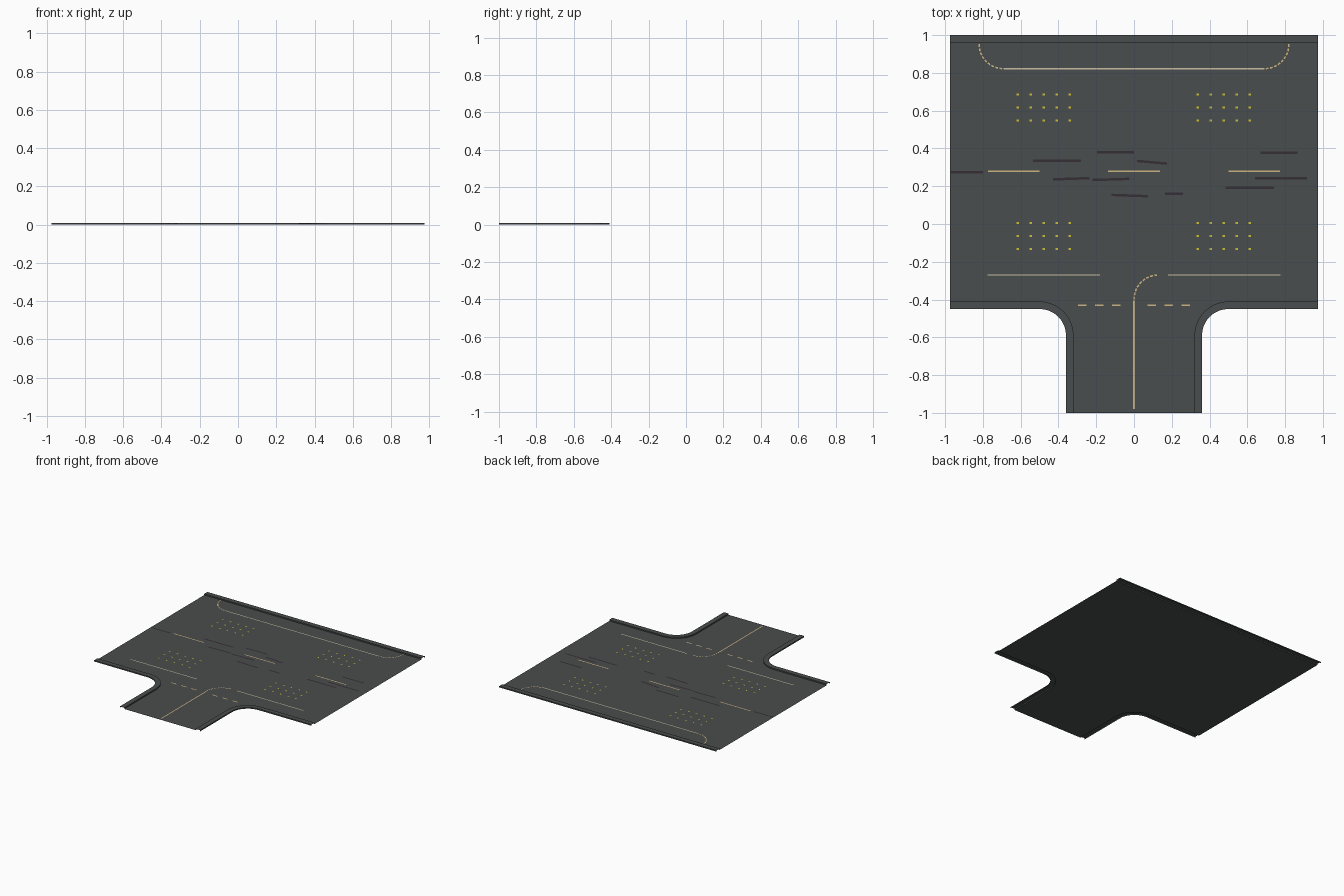
import bpy, bmesh, math
from mathutils import Vector

if "Cube" in bpy.data.objects:
    bpy.data.objects.remove(bpy.data.objects["Cube"])


def material(name, rgb):
    m = bpy.data.materials.new(name)
    m.diffuse_color = (*rgb, 1)
    m.use_nodes = True
    m.node_tree.nodes["Principled BSDF"].inputs["Base Color"].default_value = m.diffuse_color
    return m


ASPHALT = material("asphalt grey", (0.068, 0.074, 0.075))
TAN = material("tan line paint", (0.62, 0.47, 0.23))
PALE = material("pale line paint", (0.60, 0.53, 0.38))
YELLOW = material("yellow stud", (0.62, 0.52, 0.04))
SKID = material("dark tyre mark", (0.036, 0.027, 0.037))


def make(name, polys, mat):
    """One object from a list of polygons, each a list of 3D points."""
    bm = bmesh.new()
    for p in polys:
        bm.faces.new([bm.verts.new(v) for v in p])
    bmesh.ops.remove_doubles(bm, verts=bm.verts, dist=1e-5)
    me = bpy.data.meshes.new(name)
    bm.to_mesh(me)
    bm.free()
    me.materials.append(mat)
    ob = bpy.data.objects.new(name, me)
    bpy.context.collection.objects.link(ob)
    return ob


def arc(cx, cy, r, a0, a1, n):
    return [(cx + r * math.cos(math.radians(a0 + (a1 - a0) * i / n)),
             cy + r * math.sin(math.radians(a0 + (a1 - a0) * i / n))) for i in range(n + 1)]


def at(path, z):
    return [(x, y, z) for x, y in path]


def loft(rows):
    return [[a[i], b[i], b[i + 1], a[i + 1]]
            for a, b in zip(rows, rows[1:]) for i in range(len(a) - 1)]


def strip(a, b, w, z):
    """Flat rectangle from a to b, facing up."""
    a, b = Vector(a), Vector(b)
    d = (b - a).normalized()
    n = Vector((-d.y, d.x)) * w / 2
    return at([a - n, b - n, b + n, a + n], z)


W, KERB, H = 0.975, 0.04, 0.01


def corner(off, side):
    """Lower edge from the road side, round the corner and down the stem."""
    p = [(W, -0.45 + off)] + arc(0.5, -0.59, 0.14 + off, 90, 180, 10)
    p = [(W, -0.45 + off)] + [(0.5 - (x - 0.5) * -1, y) for x, y in p[1:]]
    p.append((0.36 - off, -1))
    return [(x * side, y) for x, y in p]


# road surface
inner_r, inner_l = corner(KERB, 1), corner(KERB, -1)
outline = [(W, 0.96), (-W, 0.96)] + inner_l + inner_r[::-1]
make("road_surface", [at(outline, 0)], ASPHALT)

# raised kerb strips along the back edge and both corners
for name, inn, out in (
        ("back_kerb", [(W, 0.96), (-W, 0.96)], [(W, 1), (-W, 1)]),
        ("right_corner_kerb", inner_r[::-1], corner(0, 1)[::-1]),
        ("left_corner_kerb", inner_l, corner(0, -1))):
    polys = loft([at(inn, 0), at(inn, H), at(out, H), at(out, 0)])
    make(name, [p[::-1] for p in polys] if name == "back_kerb" else polys, ASPHALT)
for ob in bpy.data.objects:          # kerb tops face up
    if "kerb" in ob.name:
        up = sum(p.normal.z for p in ob.data.polygons)
        if up < 0:
            ob.data.flip_normals()

# long edge lines
Z = 0.002
make("edge_lines", [strip((-0.69, 0.822), (0.69, 0.822), 0.007, Z),
                    strip((-0.775, -0.27), (-0.18, -0.27), 0.007, Z),
                    strip((0.18, -0.27), (0.775, -0.27), 0.007, Z)], PALE)

# centre dashes and stem line
make("centre_lines", [strip((x - 0.137, 0.279), (x + 0.137, 0.279), 0.008, Z)
                      for x in (-0.637, 0, 0.637)]
     + [strip((0, -0.98), (0, -0.405), 0.008, Z)], TAN)

# give-way dashes
make("give_way_dashes", [strip((s * x - 0.023, -0.43), (s * x + 0.023, -0.43), 0.009, Z)
                         for s in (-1, 1) for x in (0.094, 0.184, 0.274)], TAN)

# dashed turning curves
curves = []
for cx, cy, a0, a1 in ((-0.69, 0.952, 180, 270), (0.69, 0.952, 360, 270), (0.13, -0.4, 180, 90)):
    pts = arc(cx, cy, 0.13, a0, a1, 27)
    curves += [strip(pts[i], pts[i + 1], 0.008, Z) for i in range(27) if i % 3 < 2]
make("turning_curves", curves, TAN)

# yellow stud grids
make("stud_grids", [strip((cx + i * 0.069 - 0.006, cy + j * 0.069), (cx + i * 0.069 + 0.006, cy + j * 0.069), 0.011, Z)
                    for cx in (-0.478, 0.475) for cy in (0.617, -0.063)
                    for i in range(-2, 3) for j in (-1, 0, 1)], YELLOW)

# tyre marks: start x, start y, end x, end y
marks = [(-0.97, 0.273, -0.8, 0.273), (-0.535, 0.335, -0.28, 0.335), (-0.195, 0.38, 0, 0.38),
         (0.015, 0.334, 0.175, 0.32), (-0.43, 0.236, -0.235, 0.243), (-0.22, 0.233, -0.025, 0.239),
         (-0.12, 0.154, 0.075, 0.147), (0.165, 0.161, 0.26, 0.161), (0.485, 0.193, 0.74, 0.193),
         (0.64, 0.241, 0.915, 0.241), (0.67, 0.376, 0.865, 0.376)]
make("tyre_marks", [strip(m[:2], m[2:], 0.013, 0.0012) for m in marks], SKID)
